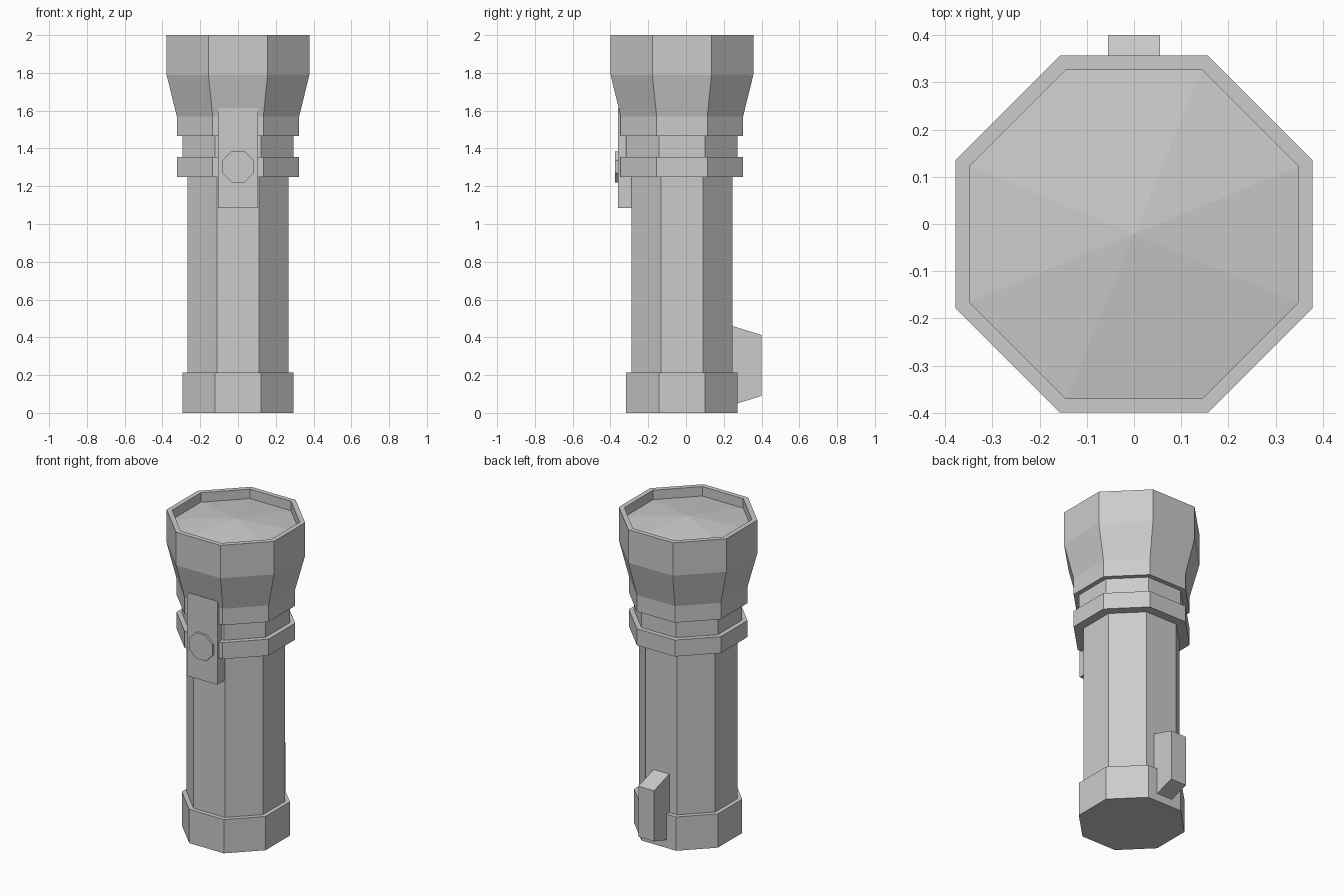
import bpy, bmesh, math
from mathutils import Matrix

if "Cube" in bpy.data.objects:
    bpy.data.objects.remove(bpy.data.objects["Cube"])

CY = -0.0215                        # body axis position in y
K = 1 / math.cos(math.pi / 8)       # apothem -> corner radius


def finish(name, bm):
    bmesh.ops.remove_doubles(bm, verts=bm.verts[:], dist=1e-5)
    bmesh.ops.recalc_face_normals(bm, faces=bm.faces[:])
    me = bpy.data.meshes.new(name)
    bm.to_mesh(me)
    bm.free()
    ob = bpy.data.objects.new(name, me)
    bpy.context.collection.objects.link(ob)
    return ob


def octagon_lathe(name, profile, matrix):
    """Stack octagonal rings given as (apothem, height); cap or close to a point at the ends."""
    bm = bmesh.new()
    rings = []
    for a, z in profile:
        if a == 0:
            rings.append([bm.verts.new((0, 0, z))] * 8)
        else:
            rings.append([bm.verts.new((a * K * math.cos((i + .5) * math.pi / 4),
                                        a * K * math.sin((i + .5) * math.pi / 4), z))
                          for i in range(8)])
    for lo, hi in zip(rings, rings[1:]):
        for i in range(8):
            j = (i + 1) % 8
            bm.faces.new(list(dict.fromkeys((lo[i], lo[j], hi[j], hi[i]))))
    for ring in (rings[0], rings[-1]):
        if ring[0] is not ring[1]:
            bm.faces.new(ring)
    bm.transform(matrix)
    return finish(name, bm)


def side_prism(name, outline, half_width):
    """Extrude a (y, z) outline along x."""
    bm = bmesh.new()
    face = bm.faces.new([bm.verts.new((-half_width, y, z)) for y, z in outline])
    ext = bmesh.ops.extrude_face_region(bm, geom=[face])
    moved = [v for v in ext["geom"] if isinstance(v, bmesh.types.BMVert)]
    bmesh.ops.translate(bm, verts=moved, vec=(2 * half_width, 0, 0))
    return finish(name, bm)


# end cap, barrel, neck rings, flared head, recessed shallow lens
axis = Matrix.Translation((0, CY, 0))
octagon_lathe("torch_body", [
    (.295, 0), (.295, .215), (.268, .215), (.268, 1.25),
    (.324, 1.25), (.324, 1.355), (.295, 1.355), (.295, 1.465),
    (.324, 1.465), (.324, 1.57), (.378, 1.79), (.378, 2),
    (.348, 2), (.348, 1.94), (0, 1.985)], axis)

# switch plate on the front
side_prism("switch_plate", [(-.36, 1.085), (-.27, 1.085), (-.27, 1.615), (-.36, 1.615)], .107)

# octagonal push button
octagon_lathe("switch_button", [(.082, 0), (.082, .025)],
              Matrix.Translation((0, -.35, 1.303)) @ Matrix.Rotation(math.pi / 2, 4, 'X'))

# tapered lug at the back
side_prism("rear_lug", [(.22, .468), (.4, .412), (.4, .09), (.22, .034)], .055)
